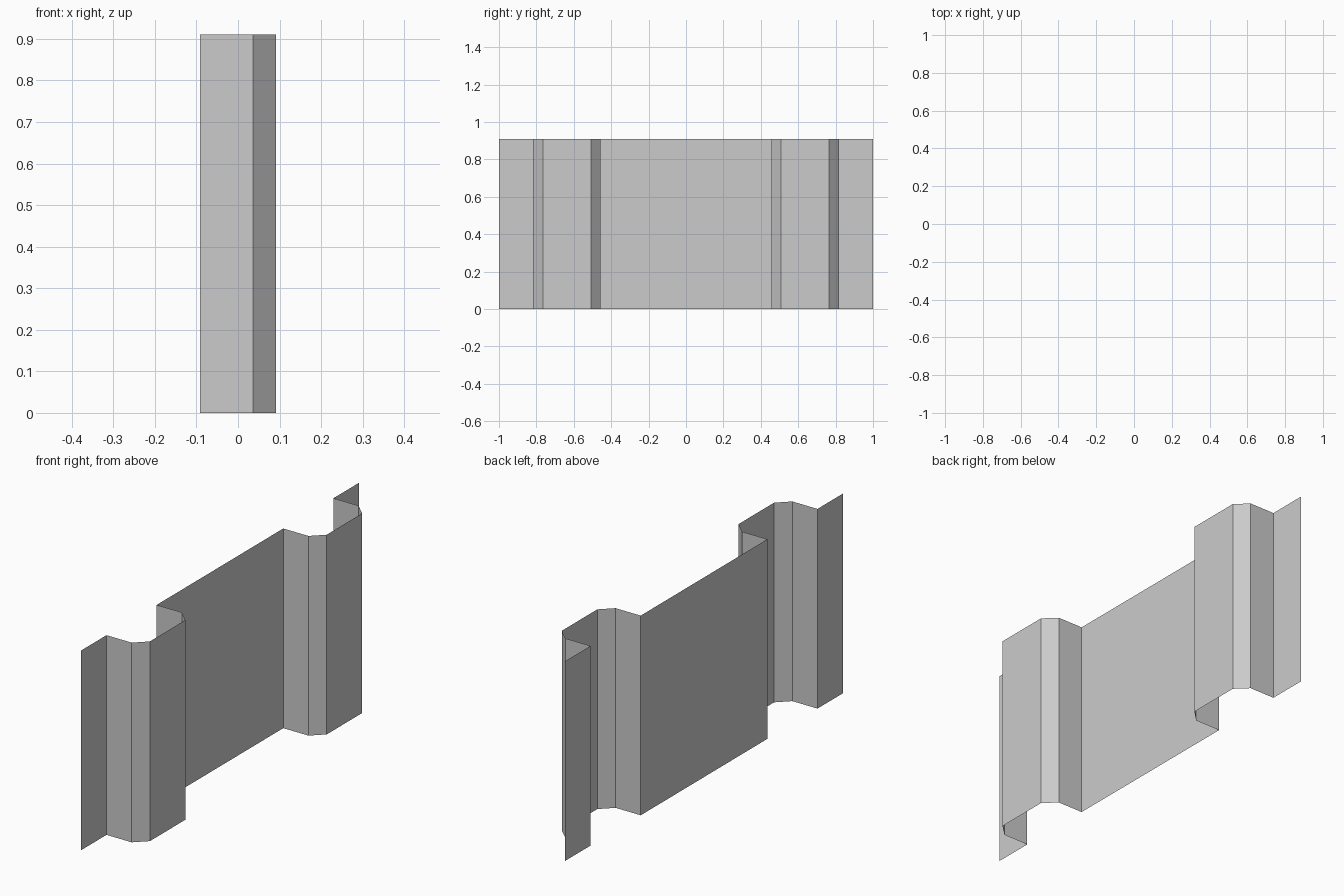
import bpy, bmesh

if "Cube" in bpy.data.objects:
    bpy.data.objects.remove(bpy.data.objects["Cube"])

HEIGHT = 0.91

# Half of the corrugated cross-section (x, y), from the middle to the +y end
half = [(-0.091, 0.456), (0.036, 0.456), (0.091, 0.509), (0.091, 0.764),
        (0.036, 0.817), (-0.091, 0.817), (-0.091, 1.0)]

# Mirror across y = 0 to get the whole open profile
profile = [(x, -y) for x, y in reversed(half)] + half

# Extrude the profile upwards as a single thin sheet
bm = bmesh.new()
verts = [bm.verts.new((x, y, 0)) for x, y in profile]
edges = [bm.edges.new(pair) for pair in zip(verts, verts[1:])]
extruded = bmesh.ops.extrude_edge_only(bm, edges=edges)["geom"]
top = [g for g in extruded if isinstance(g, bmesh.types.BMVert)]
bmesh.ops.translate(bm, verts=top, vec=(0, 0, HEIGHT))

# Make the wide panel face +x
bm.normal_update()
widest = max(bm.faces, key=lambda f: f.calc_area())
if widest.normal.x < 0:
    bmesh.ops.reverse_faces(bm, faces=bm.faces[:])

mesh = bpy.data.meshes.new("corrugated_sheet")
bm.to_mesh(mesh)
bm.free()
sheet = bpy.data.objects.new("corrugated_sheet", mesh)
bpy.context.collection.objects.link(sheet)
